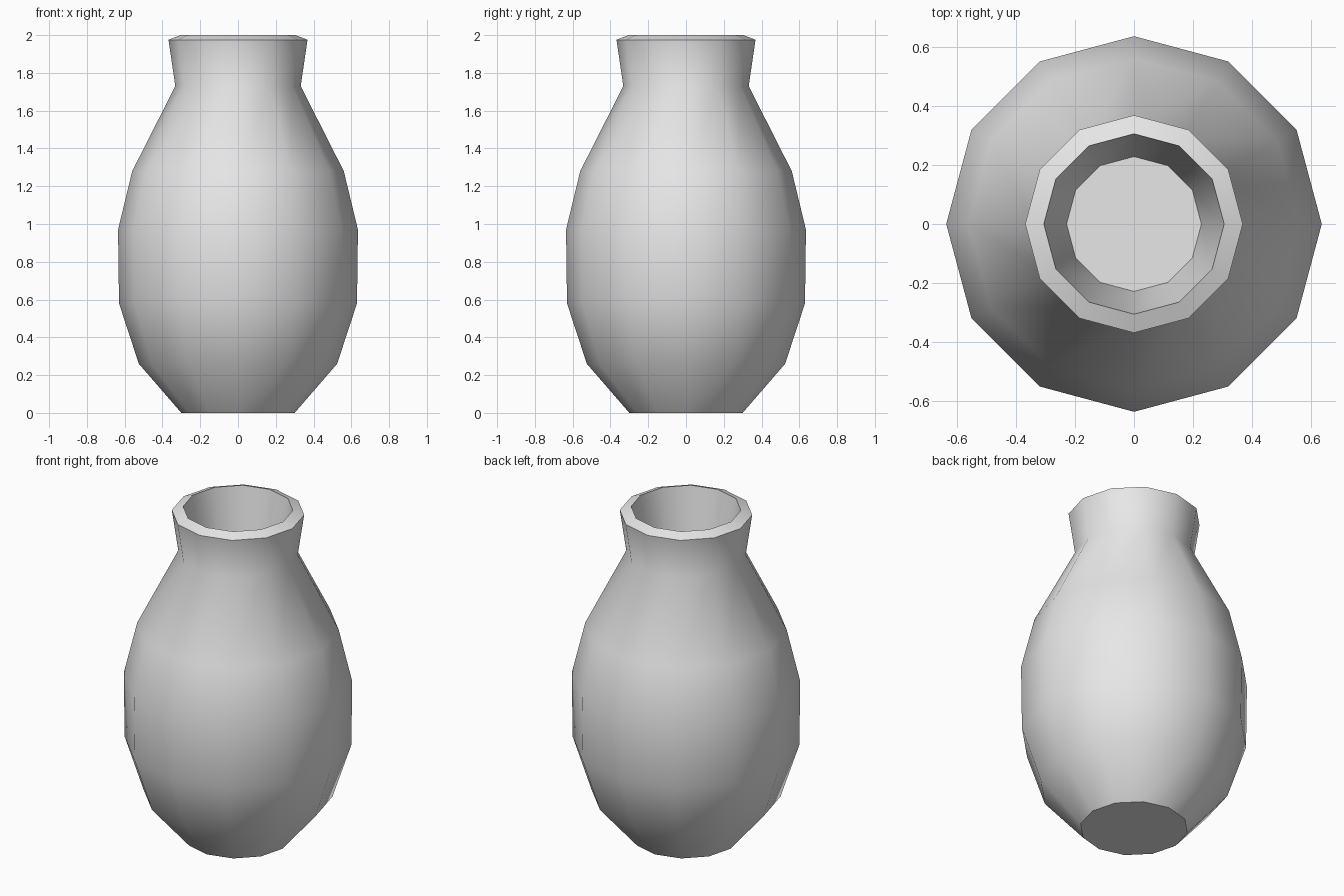
import bpy
import bmesh
from math import cos, sin, pi, radians

SIDES = 12

# Remove the default object
cube = bpy.data.objects.get("Cube")
if cube:
    bpy.data.objects.remove(cube, do_unlink=True)

# Plain light grey clay
GREY = (0.8, 0.8, 0.8, 1.0)
clay = bpy.data.materials.new("light_grey_clay")
clay.use_nodes = True
clay.diffuse_color = GREY
bsdf = next(n for n in clay.node_tree.nodes if n.type == 'BSDF_PRINCIPLED')
bsdf.inputs["Base Color"].default_value = GREY

# Profile as (radius, height): base, belly, neck, rim, then down inside the mouth
profile = [
    (0.30, 0.0), (0.525, 0.26), (0.63, 0.58), (0.635, 0.97),
    (0.56, 1.28), (0.332, 1.73), (0.368, 1.975), (0.305, 2.0), (0.228, 1.5),
]


def turned_object(name, points, material):
    """Turn a profile around z and close both ends with flat discs."""
    bm = bmesh.new()
    angles = [2 * pi * i / SIDES for i in range(SIDES)]
    rings = [[bm.verts.new((r * cos(a), r * sin(a), z)) for a in angles]
             for r, z in points]
    for low, high in zip(rings, rings[1:]):
        for i in range(SIDES):
            j = (i + 1) % SIDES
            bm.faces.new((low[i], low[j], high[j], high[i]))
    bm.faces.new(list(reversed(rings[0])))
    bm.faces.new(rings[-1])
    bmesh.ops.recalc_face_normals(bm, faces=bm.faces)
    mesh = bpy.data.meshes.new(name)
    bm.to_mesh(mesh)
    bm.free()
    mesh.materials.append(material)
    obj = bpy.data.objects.new(name, mesh)
    bpy.context.collection.objects.link(obj)
    return obj


# Vase body, smooth with sharp rim and base edges
vase = turned_object("vase", profile, clay)
bpy.ops.object.select_all(action='DESELECT')
vase.select_set(True)
bpy.context.view_layer.objects.active = vase
bpy.ops.object.shade_smooth_by_angle(angle=radians(42))
